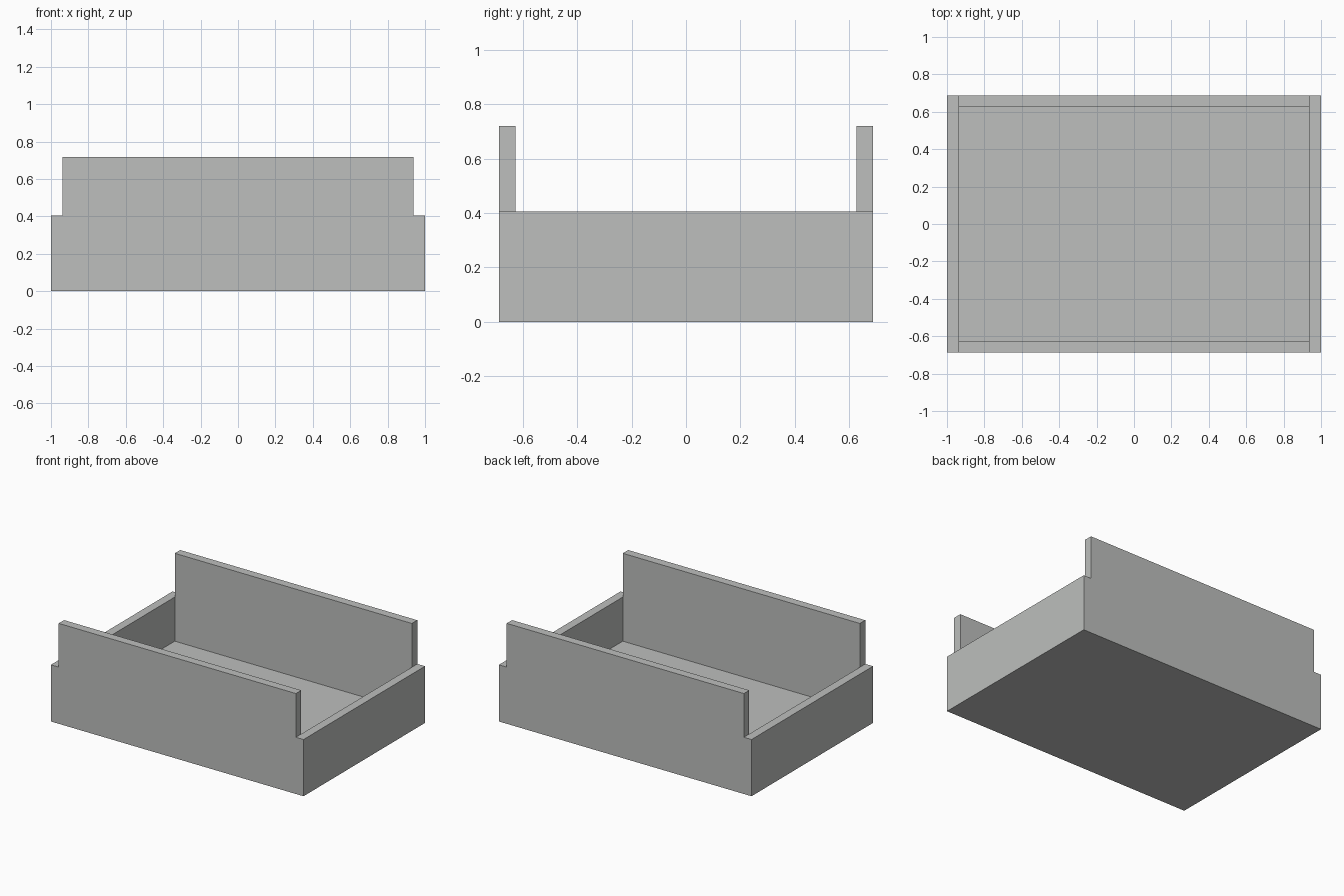
import bpy

if "Cube" in bpy.data.objects:
    bpy.data.objects.remove(bpy.data.objects["Cube"])

# Overall sizes
HX, HY = 1.0, 0.687          # half length and half depth
WALL, FLOOR = 0.061, 0.09    # wall and floor thickness
SILL, TOP = 0.406, 0.719     # low end wall and tall long wall heights

grey = bpy.data.materials.new("light grey")
grey.diffuse_color = (0.51, 0.52, 0.51, 1)
grey.use_nodes = True
grey.node_tree.nodes["Principled BSDF"].inputs["Base Color"].default_value = grey.diffuse_color


def box(name, x0, x1, y0, y1, z0, z1):
    bpy.ops.mesh.primitive_cube_add(
        size=1, location=((x0 + x1) / 2, (y0 + y1) / 2, (z0 + z1) / 2))
    ob = bpy.context.object
    ob.name = name
    ob.scale = (x1 - x0, y1 - y0, z1 - z0)
    bpy.ops.object.transform_apply(location=True, rotation=True, scale=True)
    ob.data.materials.append(grey)
    return ob


# Solid block that becomes the open tray
tray = box("tray", -HX, HX, -HY, HY, 0, TOP)

ix, iy = HX - WALL, HY - WALL
cutters = [
    # Inner cavity
    box("cavity_cutter", -ix, ix, -iy, iy, FLOOR, 1.0),
    # Steps that lower both end walls
    box("left_step_cutter", -HX - 0.2, -ix, -HY - 0.2, HY + 0.2, SILL, 1.0),
    box("right_step_cutter", ix, HX + 0.2, -HY - 0.2, HY + 0.2, SILL, 1.0),
]

# Cut the tray, then remove the helpers
bpy.context.view_layer.objects.active = tray
for cutter in cutters:
    cutter.hide_render = True
    mod = tray.modifiers.new(cutter.name, 'BOOLEAN')
    mod.operation = 'DIFFERENCE'
    mod.solver = 'EXACT'
    mod.object = cutter
    bpy.ops.object.modifier_apply(modifier=mod.name)
for cutter in cutters:
    bpy.data.objects.remove(cutter, do_unlink=True)
